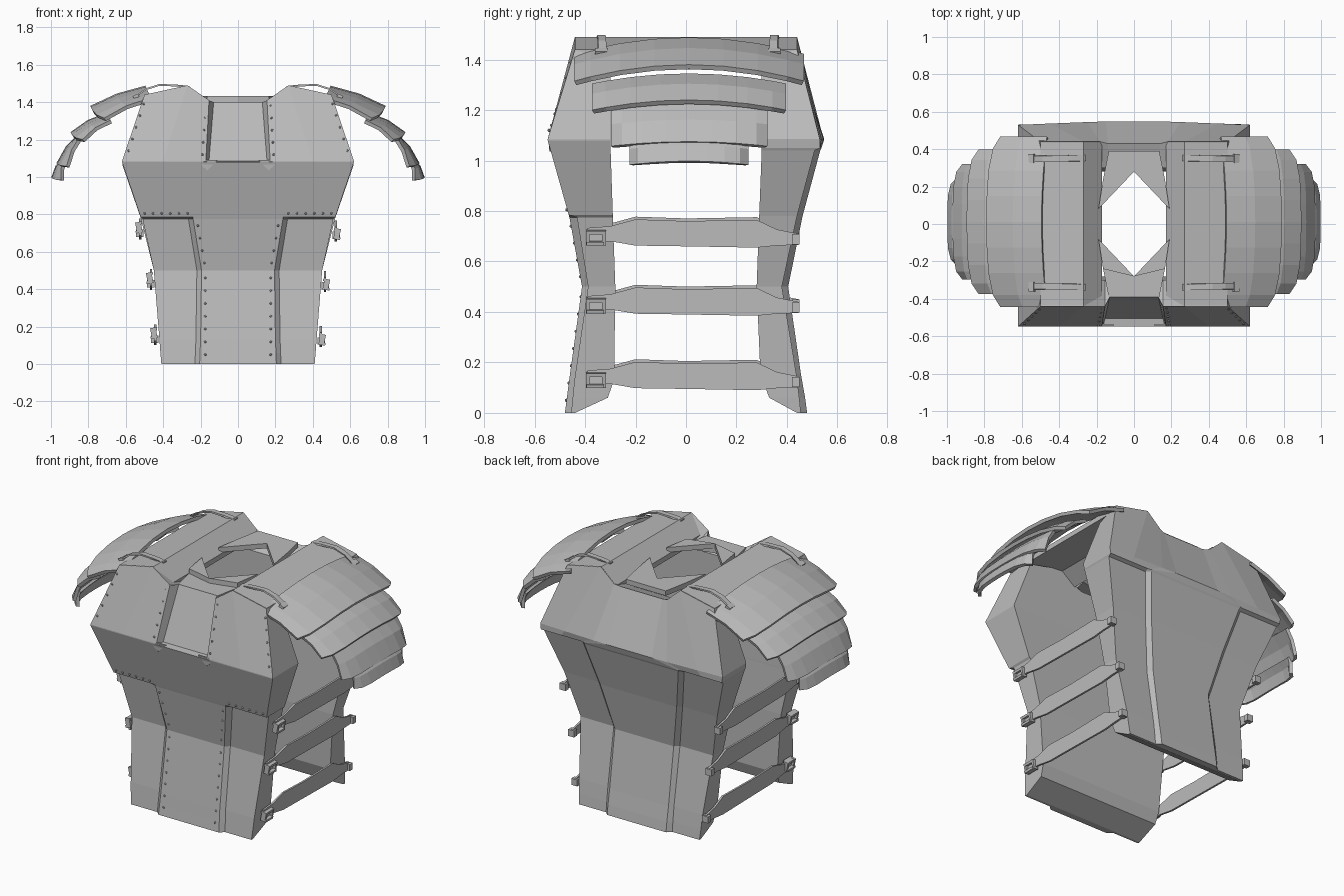
import bpy, bmesh, math
from mathutils import Vector, Matrix

if "Cube" in bpy.data.objects:
    bpy.data.objects.remove(bpy.data.objects["Cube"])

steel = bpy.data.materials.new("grey_steel")
steel.diffuse_color = (0.5, 0.5, 0.5, 1)
steel.use_nodes = True
steel.node_tree.nodes["Principled BSDF"].inputs["Base Color"].default_value = steel.diffuse_color


def make(name, bm, thickness=0.0, mirror=False):
    """Turn a bmesh into a named object, optionally thickened and mirrored in x."""
    bmesh.ops.recalc_face_normals(bm, faces=bm.faces)
    me = bpy.data.meshes.new(name)
    bm.to_mesh(me)
    bm.free()
    me.materials.append(steel)
    ob = bpy.data.objects.new(name, me)
    bpy.context.collection.objects.link(ob)
    if thickness:
        m = ob.modifiers.new("thickness", 'SOLIDIFY')
        m.thickness = thickness
        m.offset = -1
    if mirror:
        ob.modifiers.new("mirror", 'MIRROR')
    return ob


def grid(bm, rows, closed=False):
    """Skin a list of point rows with quads."""
    vs = [[bm.verts.new(p) for p in r] for r in rows]
    n = len(rows[0])
    for a, b in zip(vs, vs[1:]):
        for i in range(n if closed else n - 1):
            j = (i + 1) % n
            bm.faces.new((a[i], a[j], b[j], b[i]))
    return vs


def plate(name, side, rows):
    """Solid torso plate lofted upward. Each row holds four half-width
    points (x, depth, z), outside to centre, then the inner depth and inner drop."""
    bm = bmesh.new()
    loops = []
    for pts, inner, drop in rows:
        right = [(x, side * d, z) for x, d, z in pts]
        left = [(-x, y, z) for x, y, z in reversed(right)]
        outer = right + left
        back = [(x, side * inner, z + drop) for x, y, z in reversed(outer)]
        loops.append(outer + back)
    vs = grid(bm, loops, closed=True)
    for r in (vs[0], vs[-1]):
        for i in range(7):
            bm.faces.new((r[i], r[i + 1], r[14 - i], r[15 - i]))
    return make(name, bm)


def lower(z, w, side_d, mid_d, c, inner, drop=0.0):
    return ([(w, side_d, z), ((w + c) / 2 + .01, side_d, z),
             (c + .025, side_d, z), (c, mid_d, z)], inner, drop)


# Front plate: raised centre below, full chest, recessed collar panel above
plate("front_plate", -1, [
    lower(0.00, .41, .455, .48, .205, .44),
    lower(0.06, .415, .449, .472, .203, .31),
    lower(0.13, .42, .442, .463, .2, .285),
    lower(0.50, .45, .388, .412, .195, .28),
    lower(0.775, .51, .432, .462, .24, .29),
    lower(0.785, .52, .465, .465, .24, .29),
    lower(1.08, .62, .548, .548, .165, .30),
    ([(.62, .548, 1.085), (.40, .548, 1.085), (.172, .548, 1.085),
      (.155, .505, 1.085)], .30, 0),
    ([(.50, .44, 1.44), (.27, .44, 1.49), (.155, .44, 1.41),
      (.13, .39, 1.40)], .30, -.05),
])

# Back plate: raised spine panel tapering downward, smooth upper back
plate("back_plate", 1, [
    lower(0.00, .41, .455, .48, .20, .44),
    lower(0.06, .415, .449, .472, .20, .33),
    lower(0.15, .42, .438, .456, .20, .295),
    lower(0.50, .45, .380, .405, .20, .28),
    lower(0.78, .52, .440, .462, .26, .29),
    lower(1.04, .61, .510, .532, .32, .30),
    lower(1.05, .615, .532, .537, .32, .30),
    ([(.62, .530, 1.085), (.45, .537, 1.085), (.25, .545, 1.085),
      (.15, .548, 1.085)], .30, 0),
    ([(.50, .44, 1.44), (.27, .44, 1.49), (.18, .44, 1.41),
      (.14, .43, 1.40)], .30, -.05),
])

# Shoulder bridges joining front and back
bm = bmesh.new()
section = [(.17, 1.40), (.27, 1.49), (.50, 1.44), (.50, 1.41), (.27, 1.43), (.18, 1.36)]
ends = grid(bm, [[(x, y, z) for x, z in section] for y in (-.436, .436)], closed=True)
for e in ends:
    bm.faces.new(e)
make("shoulder_bridge", bm, mirror=True)

# Collar deck around the diamond neck opening
bm = bmesh.new()
for s in (-1, 1):
    for quad in ([(0, .39), (.135, .39), (.165, .24), (0, .28)],
                 [(0, .28), (.165, .24), (.19, .08)]):
        bm.faces.new([bm.verts.new((x, s * y, 1.402)) for x, y in quad])
for f in bm.faces:
    if f.normal.z < 0:
        f.normal_flip()
make("collar_deck", bm, thickness=.03, mirror=True)

# Overlapping shoulder lames, arched from front to back
lames = [((.495, 1.488), (.79, 1.38), .455, .065),
         ((.70, 1.345), (.895, 1.24), .385, .04),
         ((.86, 1.225), (.97, 1.075), .31, .018),
         ((.94, 1.10), (.998, .998), .235, .015)]
for k, ((x0, z0), (x1, z1), hw, sag) in enumerate(lames):
    bm = bmesh.new()
    rows = []
    for s in (0, .5, 1):
        bulge = .012 * math.sin(math.pi * s)
        row = []
        for t in (-1, -.86, -.6, -.3, 0, .3, .6, .86, 1):
            x = x0 + (x1 - x0) * s + bulge * .5 - .45 * sag * t * t - .045 * s * t ** 8
            row.append((x, .012 + hw * t, z0 + (z1 - z0) * s + bulge - sag * t * t))
        rows.append(row)
    grid(bm, rows)
    ob = make(f"shoulder_lame_{k + 1}", bm, mirror=True)
    if ob.data.polygons[0].normal.z < 0:
        ob.data.flip_normals()
    m = ob.modifiers.new("thickness", 'SOLIDIFY')
    m.thickness, m.offset = .02, -1


def box(bm, centre, size, tilt=0):
    m = Matrix.Translation(centre) @ Matrix.Rotation(tilt, 4, 'Y') @ Matrix.Diagonal((*size, 1))
    bmesh.ops.create_cube(bm, size=1, matrix=m)


# Side straps with buckles at the front and studs at the back
for side, label, lift in ((1, "right", 0), (-1, "left", .035)):
    for k, (z, w) in enumerate(((.71, .505), (.44, .447), (.145, .425))):
        bm = bmesh.new()
        stations = [(-.39, -.005, .028), (-.30, 0, .03), (-.20, .005, .052),
                    (0, 0, .05), (.28, 0, .055), (.36, -.015, .032), (.445, -.022, .022)]
        rings = []
        for y, dz, h in stations:
            x = w + .012
            rings.append([(side * px, y, z + dz + lift * .3 + pz) for px, pz in
                          ((x, -h), (x + .012, -h), (x + .012, h), (x, h))])
        vs = grid(bm, rings, closed=True)
        bm.faces.new(vs[0])
        bm.faces.new(vs[-1])
        make(f"{label}_strap_{k + 1}", bm)

        bm = bmesh.new()
        bz = z - .015 + lift
        for dz in (-.022, .022):
            box(bm, (side * (w + .025), -.36, bz + dz), (.035, .07, .014), side * .2)
        for y in (-.325, -.39):
            box(bm, (side * (w + .025), y, bz), (.03, .014, .058), side * .2)
        box(bm, (side * (w + .02), .435, z - .022 + lift * .3), (.04, .03, .04))
        make(f"{label}_buckle_{k + 1}", bm)

# Thin arched straps holding the lames to the shoulders
bm = bmesh.new()
path = [(.26, 1.487), (.33, 1.494), (.42, 1.497), (.49, 1.475), (.55, 1.435)]
for y in (-.335, .35):
    rings = [[(x, y - .016 + .03 * (.4 - x) * (1 if y > 0 else -1), z),
              (x, y + .016 + .03 * (.4 - x) * (1 if y > 0 else -1), z),
              (x, y + .016, z - .01), (x, y - .016, z - .01)] for x, z in path]
    vs = grid(bm, rings, closed=True)
    bm.faces.new(vs[0])
    bm.faces.new(vs[-1])
    box(bm, (.545, y, 1.43), (.03, .05, .02), .5)
make("shoulder_strap", bm, mirror=True)

# Pointed tabs under the collar panel corners
bm = bmesh.new()
tab = [(.11, 1.09), (.165, 1.035), (.225, 1.09)]
ends = grid(bm, [[(x, y - .1 * (z - 1.035), z) for x, z in tab]
                 for y in (-.541, -.53)], closed=True)
for e in ends:
    bm.faces.new(e)
make("chest_tab", bm, mirror=True)

# Rivet rows along the front panel edges
bm = bmesh.new()
rows = [((.19, -.543, 1.12), (.175, -.448, 1.38), 5),
        ((.585, -.532, 1.14), (.505, -.455, 1.39), 5),
        ((.175, -.474, .05), (.175, -.416, .46), 7),
        ((.18, -.418, .54), (.215, -.455, .74), 4),
        ((.27, -.472, .805), (.50, -.472, .805), 6)]
for a, b, n in rows:
    a, b = Vector(a), Vector(b)
    for i in range(n):
        bmesh.ops.create_icosphere(bm, subdivisions=1, radius=.007,
                                   matrix=Matrix.Translation(a.lerp(b, i / (n - 1))))
make("front_rivets", bm, mirror=True)
